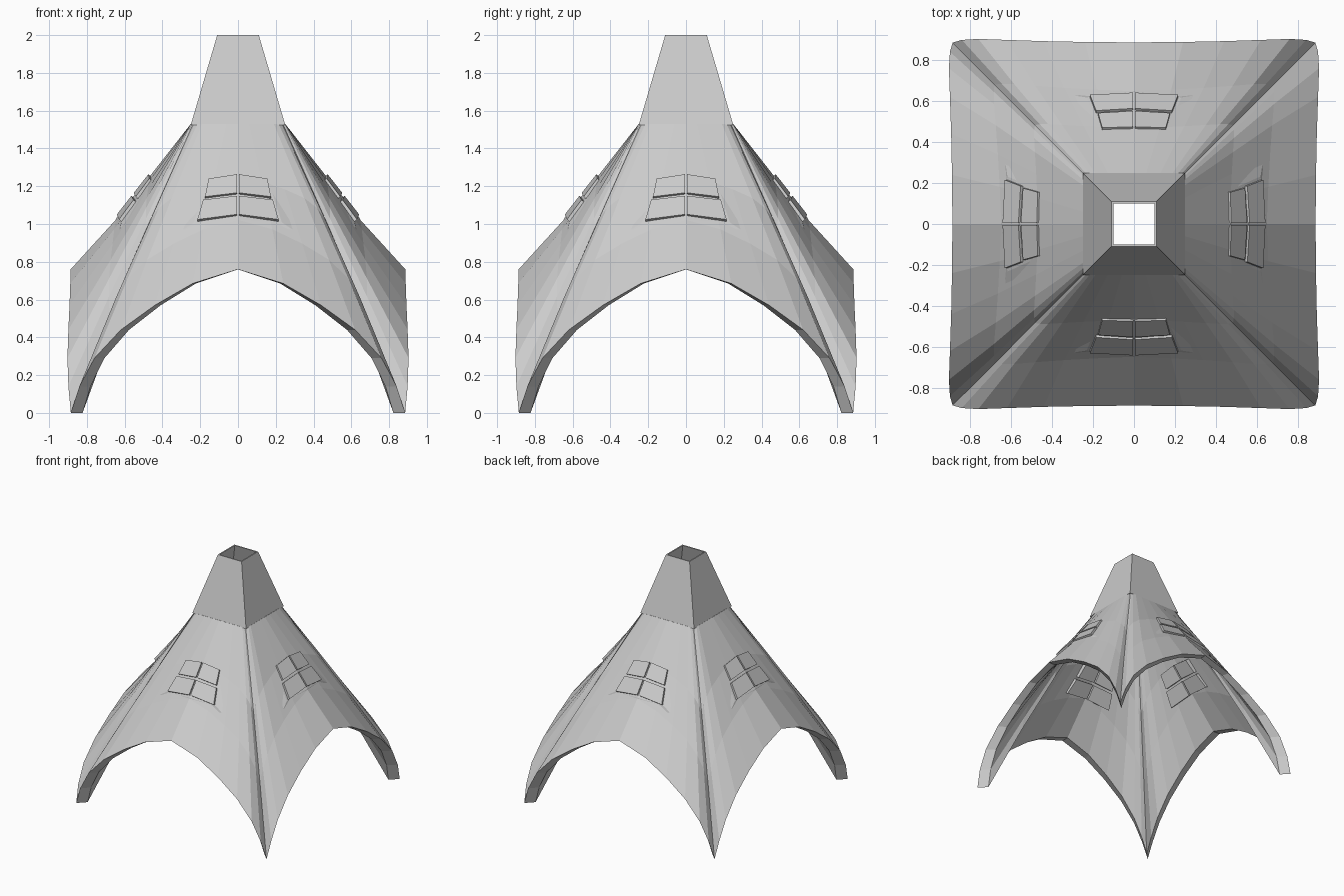
import bpy, bmesh
from math import pi
from mathutils import Vector, Matrix

if "Cube" in bpy.data.objects:
    bpy.data.objects.remove(bpy.data.objects["Cube"])


def make_object(name, bm):
    bmesh.ops.recalc_face_normals(bm, faces=bm.faces)
    me = bpy.data.meshes.new(name)
    bm.to_mesh(me)
    bm.free()
    ob = bpy.data.objects.new(name, me)
    bpy.context.collection.objects.link(ob)
    return ob


def loft(name, rings):
    """Skin closed rings into a hollow solid (last ring joins the first)."""
    bm = bmesh.new()
    vs = [[bm.verts.new(p) for p in ring] for ring in rings]
    n = len(rings[0])
    for a, b in zip(vs, vs[1:] + vs[:1]):
        for j in range(n):
            bm.faces.new((a[j], a[(j + 1) % n], b[(j + 1) % n], b[j]))
    return make_object(name, bm)


# Arched hem of half a side, middle to leg tip (x, outward, z),
# and where each fan line starts on the chimney (x, outward)
HEM = [(0, .886, .76), (.24, .888, .685), (.44, .892, .57), (.62, .898, .44),
       (.76, .903, .29), (.84, .898, .14), (.885, .885, 0)]
TOP = [(0, .25), (.06, .25), (.13, .25), (.19, .25), (.215, .247), (.23, .243), (.238, .238)]
# Rows down the roof: position, bulge at the leg ridge, bulge at the middle
ROWS = [(0, 0, 0), (.36, .012, -.012), (.66, .015, -.022), (1, 0, 0)]


def roof_ring(row, shrink=1.0):
    s, ridge, mid = row
    pts = []
    for k in range(4):
        rot = Matrix.Rotation(k * pi / 2, 3, 'Z')
        for i in range(-6, 6):
            t, sg = abs(i) / 6, (1 if i >= 0 else -1)
            (hx, hy, hz), (tx, ty) = HEM[abs(i)], TOP[abs(i)]
            x = tx * (1 - s) + hx * s + ridge * t
            y = ty * (1 - s) + hy * s + mid + (ridge - mid) * t
            z = 1.53 * (1 - s) + hz * s
            pts.append(rot @ Vector((sg * x * shrink, -y * shrink, z)))
    return pts


# Thick tent shell with four arched openings
loft("tent_roof", [roof_ring(r) for r in ROWS]
     + [roof_ring(r, .93) for r in reversed(ROWS)])


# Open square chimney
def square(r, z):
    return [(-r, -r, z), (r, -r, z), (r, r, z), (-r, r, z)]


loft("chimney", [square(.25, 1.525), square(.11, 2), square(.1, 2), square(.236, 1.525)])

# Windows are laid out flat, then tilted onto each roof side
UP = Vector((0, .40, .51)).normalized()
OUT = Vector((0, -.51, .40)).normalized()
CENTRE = Vector((0, -.552, 1.14))


def slab(bm, corners, inner, outer, k, bend=.12, taper=1.0):
    """Prism from flat corners (x, up the slope), bent back away from x = 0."""
    rot = Matrix.Rotation(k * pi / 2, 3, 'Z')
    layers = []
    for d, f in ((inner, 1.0), (outer, taper)):
        layers.append([bm.verts.new(rot @ (CENTRE + Vector((x * f, 0, 0)) + UP * (v * f)
                       + OUT * (d - bend * abs(x)))) for x, v in corners])
    a, b = layers
    n = len(corners)
    bm.faces.new(a)
    bm.faces.new(b)
    for j in range(n):
        bm.faces.new((a[j], a[(j + 1) % n], b[(j + 1) % n], b[j]))


PANES = [[(.006, .02), (.175, .01), (.155, .13), (.006, .145)],
         [(.006, -.125), (.215, -.14), (.185, -.01), (.006, .0)]]

for k, side in enumerate(("front", "right", "back", "left")):
    # Low sloping surround, split on the centre line
    bm = bmesh.new()
    for sg in (1, -1):
        slab(bm, [(0, -.18), (sg * .29, -.18), (sg * .20, .16), (0, .18)],
             -.012, .005, k, bend=.12, taper=.8)
    make_object(side + "_window_surround", bm)
    # Four panes passing through the roof
    bm = bmesh.new()
    for sg in (1, -1):
        for pane in PANES:
            slab(bm, [(sg * x, v) for x, v in pane], -.065, .016, k, bend=.12)
    make_object(side + "_window_panes", bm)
